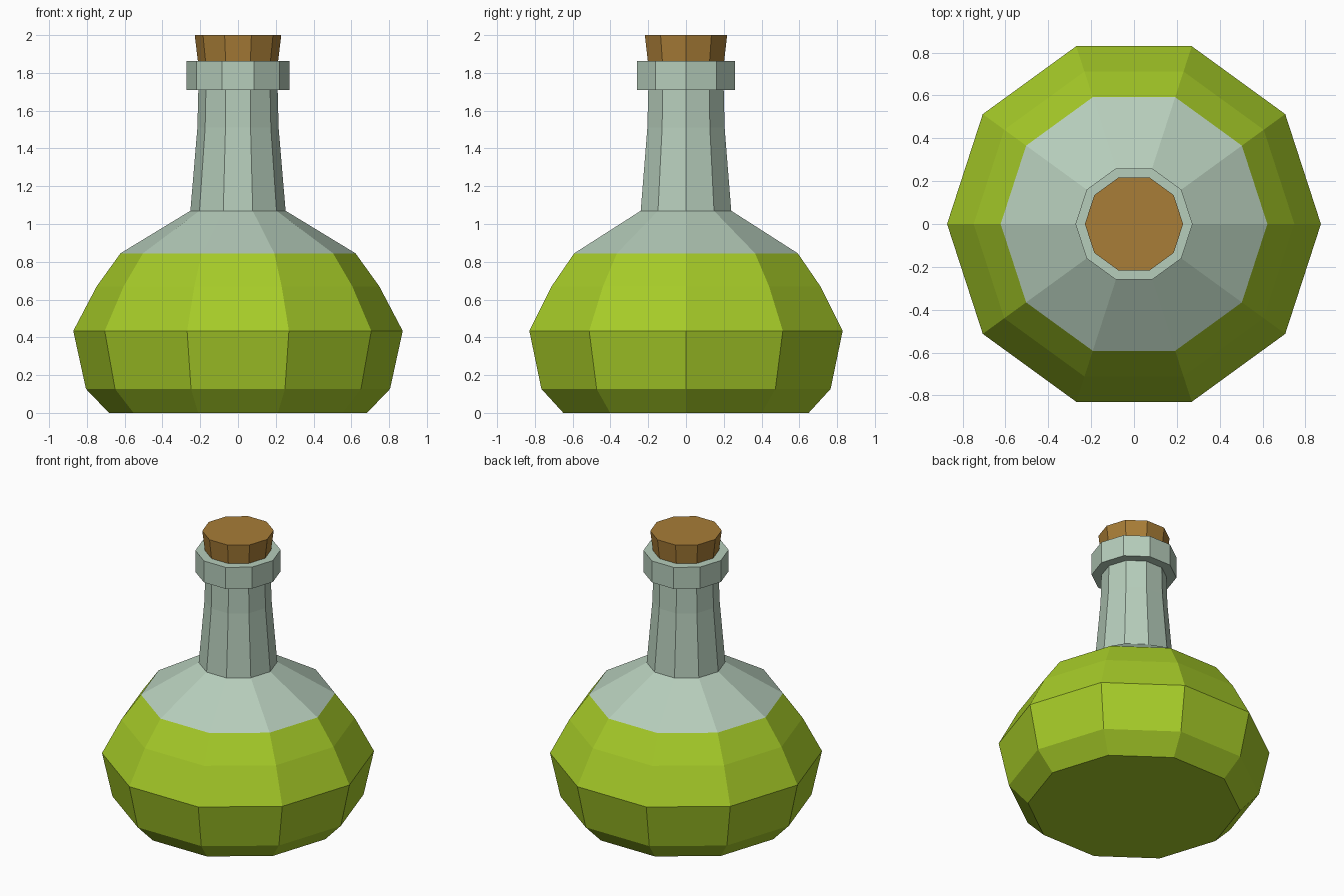
import bpy, math

if "Cube" in bpy.data.objects:
    bpy.data.objects.remove(bpy.data.objects["Cube"])

SIDES = 10


def material(name, rgb):
    """Flat material from 0-255 sRGB values, stored as linear."""
    m = bpy.data.materials.new(name)
    lin = [((c / 255 + 0.055) / 1.055) ** 2.4 for c in rgb]
    m.diffuse_color = (*lin, 1)
    m.use_nodes = True
    m.node_tree.nodes["Principled BSDF"].inputs["Base Color"].default_value = m.diffuse_color
    return m


def lathe(name, profile, mats, cap_bottom=False, cap_top=False):
    """Revolve (radius, z) points into a ten-sided, flat-shaded object."""
    verts, faces = [], []
    for r, z in profile:
        for i in range(SIDES):
            a = math.tau * i / SIDES
            verts.append((r * math.cos(a), r * math.sin(a), z))
    for k in range(len(profile) - 1):
        for i in range(SIDES):
            j = (i + 1) % SIDES
            a, b = k * SIDES, (k + 1) * SIDES
            faces.append((a + i, a + j, b + j, b + i))
    if cap_bottom:
        faces.append(tuple(reversed(range(SIDES))))
    if cap_top:
        start = (len(profile) - 1) * SIDES
        faces.append(tuple(range(start, start + SIDES)))
    mesh = bpy.data.meshes.new(name)
    mesh.from_pydata(verts, [], faces)
    for m in mats:
        mesh.materials.append(m)
    obj = bpy.data.objects.new(name, mesh)
    bpy.context.collection.objects.link(obj)
    return obj


liquid = material("green_liquid", (166, 203, 40))
glass = material("pale_glass", (182, 205, 187))
cork = material("cork_brown", (168, 125, 55))

# Flask: rounded body, shoulder, tapering neck and collar
FILL = 0.845
flask = lathe("flask", [
    (0.683, 0), (0.805, 0.127), (0.872, 0.434), (0.748, 0.67), (0.622, FILL),
    (0.252, 1.07), (0.215, 1.51), (0.21, 1.71),
    (0.273, 1.71), (0.273, 1.862), (0.205, 1.862)],
    [liquid, glass], cap_bottom=True)

# Everything above the fill line is clear glass
for p in flask.data.polygons:
    p.material_index = int(p.center.z > FILL)

# Cork stopper, slightly wider at the top and seated in the neck
lathe("stopper", [(0.205, 1.80), (0.229, 2.0)], [cork],
      cap_bottom=True, cap_top=True)
